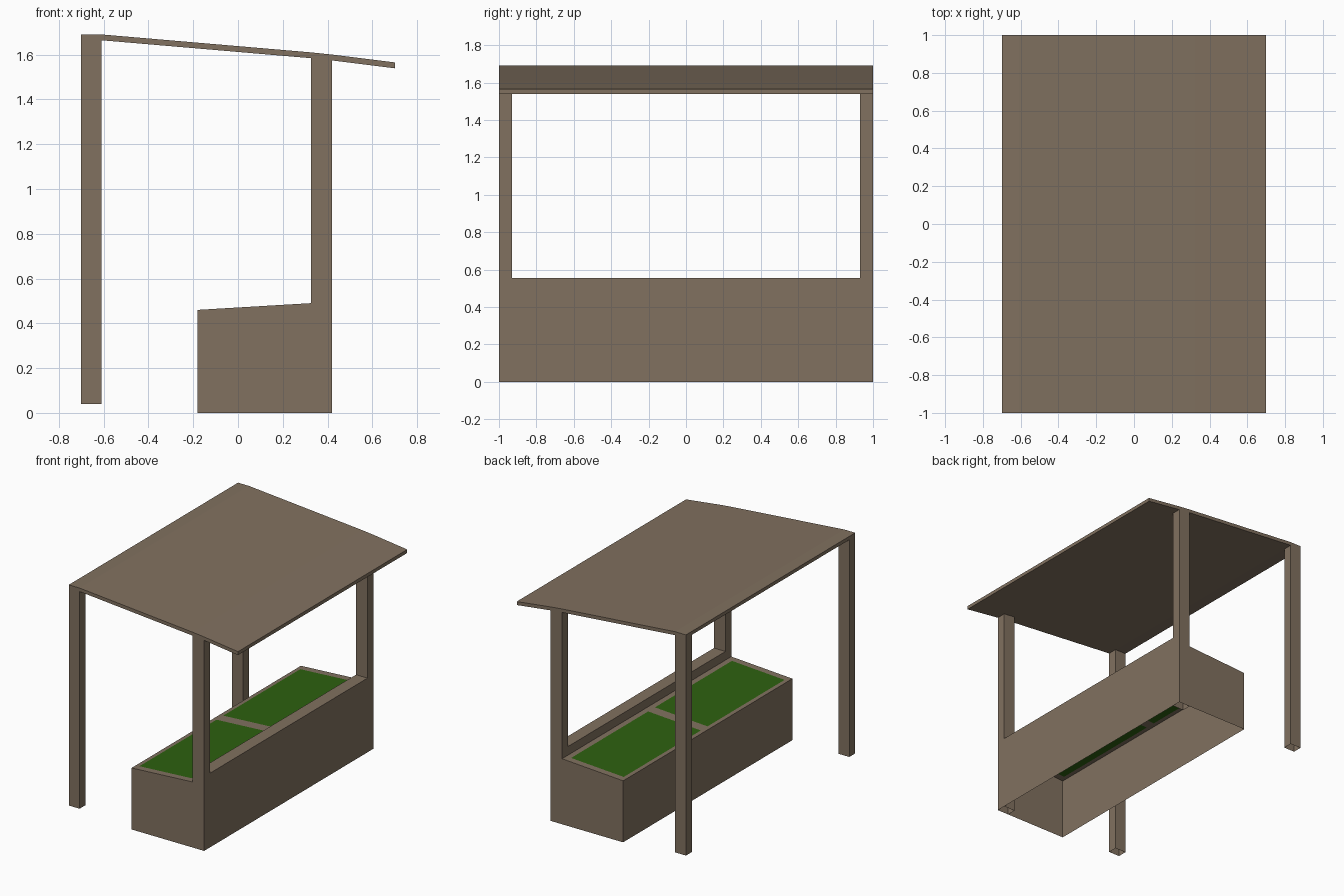
import bpy, bmesh

if "Cube" in bpy.data.objects:
    bpy.data.objects.remove(bpy.data.objects["Cube"])


def material(name, rgb):
    m = bpy.data.materials.new(name)
    m.diffuse_color = (*rgb, 1)
    m.use_nodes = True
    m.node_tree.nodes["Principled BSDF"].inputs["Base Color"].default_value = m.diffuse_color
    return m


wood = material("weathered_wood", (0.22, 0.165, 0.116))
green = material("leaf_green", (0.026, 0.12, 0.005))


def finish(name, bm, mats=(wood,)):
    me = bpy.data.meshes.new(name)
    bm.to_mesh(me)
    bm.free()
    for m in mats:
        me.materials.append(m)
    ob = bpy.data.objects.new(name, me)
    bpy.context.collection.objects.link(ob)
    return ob


def face(bm, pts):
    return bm.faces.new([bm.verts.new(p) for p in pts])


def extrude_y(name, profile, y0, y1):
    """Closed solid from an x-z profile listed anticlockwise as seen from the front."""
    bm = bmesh.new()
    f = face(bm, [(x, y0, z) for x, z in profile])
    r = bmesh.ops.extrude_face_region(bm, geom=[f], use_keep_orig=True)
    bmesh.ops.translate(bm, vec=(0, y1 - y0, 0),
                        verts=[v for v in r["geom"] if isinstance(v, bmesh.types.BMVert)])
    bmesh.ops.recalc_face_normals(bm, faces=bm.faces)
    return bm


# Sloping roof slab with a flat back lip
top = [(-0.70, 1.69), (-0.61, 1.69), (0.325, 1.61), (0.42, 1.60), (0.70, 1.565)]
under = [(x, z - 0.026) for x, z in top]
finish("roof", extrude_y("roof", under + top[::-1], -1, 1))

# Four square posts, open at the foot
for side, sy in (("left", -1), ("right", 1)):
    for end, x0, x1, z0, za, zb in (("back", -0.70, -0.61, 0.04, 1.664, 1.664),
                                    ("front", 0.325, 0.42, 0.0, 1.584, 1.574)):
        y0, y1 = sorted((sy, sy * 0.93))
        bm = extrude_y("post", [(x0, z0), (x1, z0), (x1, zb), (x0, za)], y0, y1)
        foot = [f for f in bm.faces if f.calc_center_median().z < z0 + 0.001]
        bmesh.ops.delete(bm, geom=foot, context="FACES")
        finish(f"{end}_post_{side}", bm)

# Counter front: thin board with a ledge returning to the planter
bm = bmesh.new()
path = [(0.42, 0.0), (0.42, 0.555), (0.325, 0.555), (0.325, 0.49)]
for (xa, za), (xb, zb) in zip(path, path[1:]):
    face(bm, [(xa, -0.93, za), (xa, 0.93, za), (xb, 0.93, zb), (xb, -0.93, zb)])
bmesh.ops.remove_doubles(bm, verts=bm.verts, dist=1e-4)
finish("counter_front", bm)

# Planter walls: open underneath, slightly sloping top
X0, X1, Z0, Z1 = -0.18, 0.325, 0.46, 0.49
bm = bmesh.new()
face(bm, [(X0, 1, 0), (X0, -1, 0), (X0, -1, Z0), (X0, 1, Z0)])
face(bm, [(X0, -1, 0), (X1, -1, 0), (X1, -1, Z1), (X0, -1, Z0)])
face(bm, [(X1, 1, 0), (X0, 1, 0), (X0, 1, Z0), (X1, 1, Z1)])
finish("planter_walls", bm)

# Planter top: wooden rim and divider around two green beds
xs = [X0, X0 + 0.03, X1 - 0.04, X1]
ys = [-1, -0.95, -0.04, 0.04, 0.95, 1]
bm = bmesh.new()
height = lambda x: Z0 + (Z1 - Z0) * (x - X0) / (X1 - X0)
for i in range(3):
    for j in range(5):
        a, b, c, d = xs[i], xs[i + 1], ys[j], ys[j + 1]
        f = face(bm, [(a, c, height(a)), (b, c, height(b)), (b, d, height(b)), (a, d, height(a))])
        f.material_index = int(i == 1 and j in (1, 3))
bmesh.ops.remove_doubles(bm, verts=bm.verts, dist=1e-4)
finish("planter_top", bm, (wood, green))
